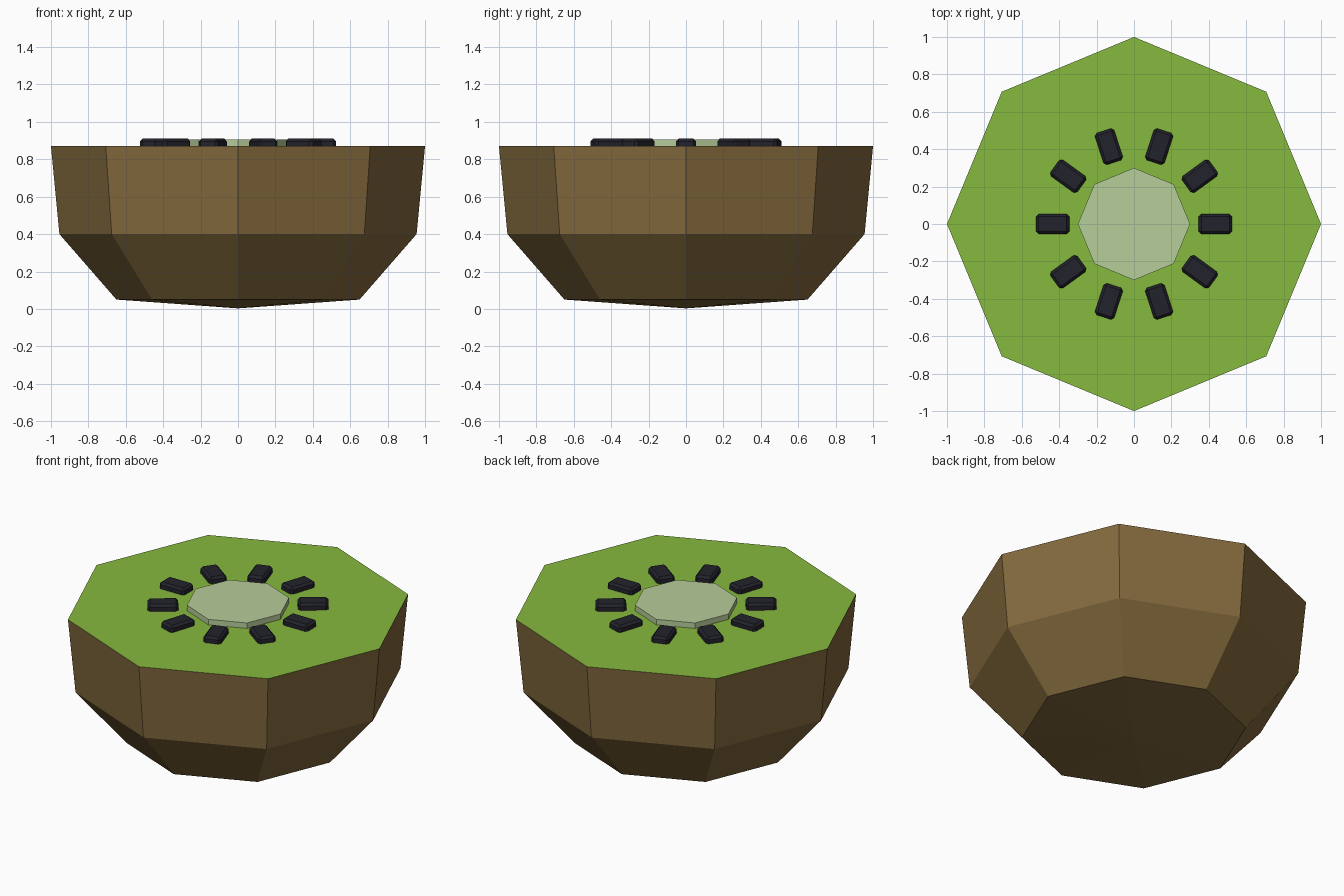
import bpy
import bmesh
from math import cos, sin, pi
from mathutils import Matrix

cube = bpy.data.objects.get("Cube")
if cube:
    bpy.data.objects.remove(cube, do_unlink=True)


def material(name, rgb):
    mat = bpy.data.materials.new(name)
    mat.use_nodes = True
    color = (*rgb, 1)
    mat.diffuse_color = color
    bsdf = next(n for n in mat.node_tree.nodes if n.type == "BSDF_PRINCIPLED")
    bsdf.inputs["Base Color"].default_value = color
    bsdf.inputs["Roughness"].default_value = 0.8
    return mat


SKIN = material("brown skin", (0.23, 0.145, 0.047))
FLESH = material("green flesh", (0.24, 0.49, 0.048))
CORE = material("pale core", (0.47, 0.61, 0.32))
SEED = material("dark seed", (0.016, 0.016, 0.025))

SIDES = 8
RIM_Z = 0.87


def finish(name, bm, *mats):
    bmesh.ops.recalc_face_normals(bm, faces=bm.faces)
    mesh = bpy.data.meshes.new(name)
    bm.to_mesh(mesh)
    bm.free()
    for mat in mats:
        mesh.materials.append(mat)
    obj = bpy.data.objects.new(name, mesh)
    bpy.context.collection.objects.link(obj)
    return obj


# Fruit half: octagonal rings down to a shallow point, with a flat cut top
bm = bmesh.new()
rings = []
for radius, z in [(1, RIM_Z), (0.955, 0.4), (0.65, 0.05)]:
    rings.append([bm.verts.new((radius * cos(2 * pi * i / SIDES),
                                radius * sin(2 * pi * i / SIDES), z))
                  for i in range(SIDES)])
tip = bm.verts.new((0, 0, 0.003))
cut = bm.faces.new(rings[0])
cut.material_index = 1
for i in range(SIDES):
    j = (i + 1) % SIDES
    for upper, lower in zip(rings, rings[1:]):
        bm.faces.new((upper[i], lower[i], lower[j], upper[j]))
    bm.faces.new((rings[-1][i], tip, rings[-1][j]))
finish("fruit_half", bm, SKIN, FLESH)

# Raised core disc
bm = bmesh.new()
bmesh.ops.create_cone(bm, cap_ends=True, segments=SIDES, radius1=0.3,
                      radius2=0.3, depth=0.06,
                      matrix=Matrix.Translation((0, 0, 0.875)))
# Make sure a corner of the disc points along +x, like the fruit
corner = max(bm.verts, key=lambda v: v.co.x)
if abs(corner.co.y) > 0.01:
    bmesh.ops.rotate(bm, verts=bm.verts, matrix=Matrix.Rotation(pi / SIDES, 3, "Z"))
finish("core", bm, CORE)

# Ring of ten seeds
for i in range(10):
    bm = bmesh.new()
    bmesh.ops.create_cube(bm, size=1, matrix=Matrix.Diagonal((0.178, 0.108, 0.07, 1)))
    bmesh.ops.bevel(bm, geom=bm.edges[:], offset=0.014, segments=1,
                    affect="EDGES", profile=0.5)
    bm.transform(Matrix.Rotation(2 * pi * i / 10, 4, "Z")
                 @ Matrix.Translation((0.435, 0, 0.875)))
    finish(f"seed_{i + 1}", bm, SEED)
